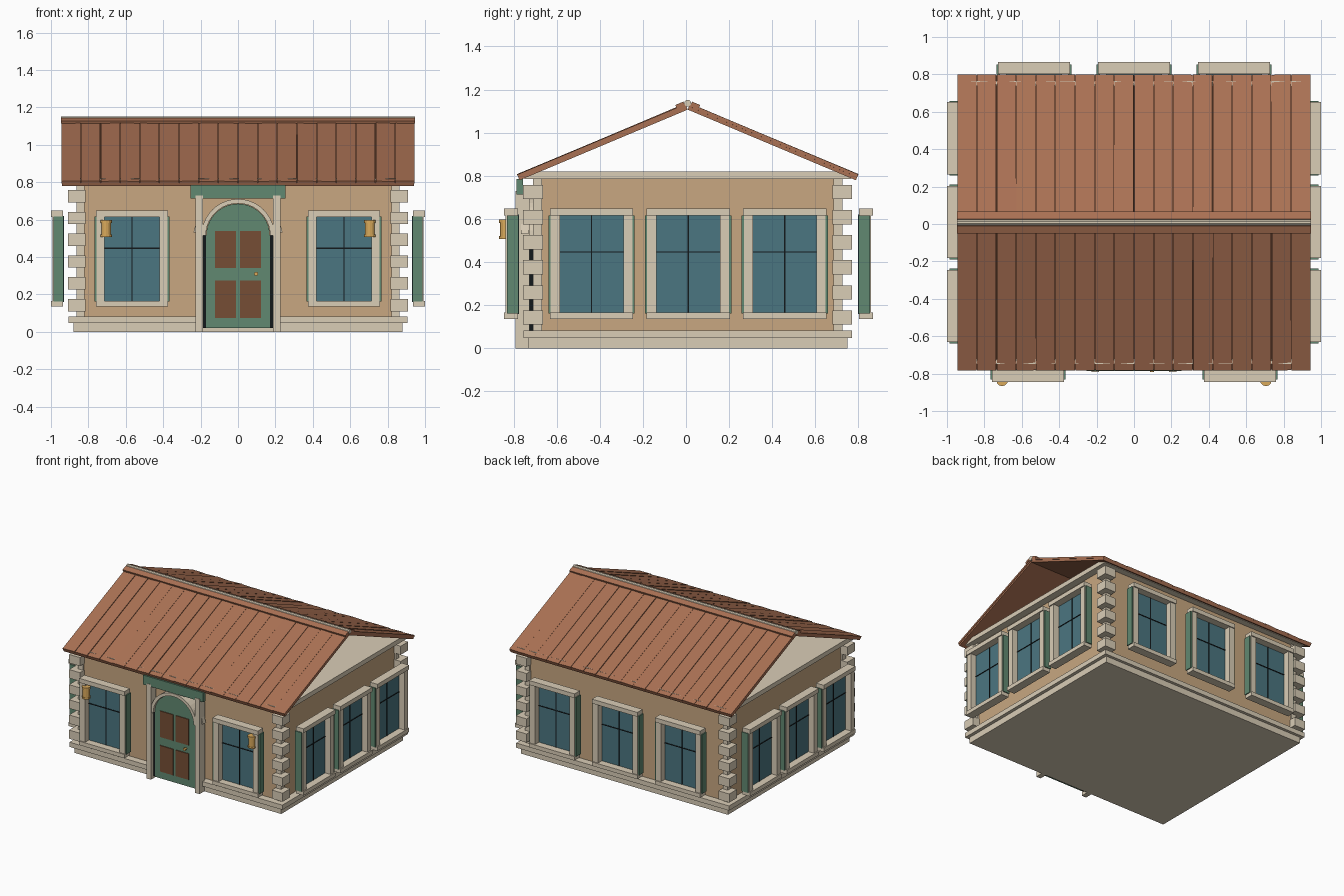
import bpy, bmesh, math, random
from mathutils import Matrix, Vector

if "Cube" in bpy.data.objects:
    bpy.data.objects.remove(bpy.data.objects["Cube"])

random.seed(4)
YC = 0.008  # centre line of the building in y


def material(name, rgb):
    m = bpy.data.materials.new(name)
    m.diffuse_color = [c ** 2.2 for c in rgb] + [1]
    m.use_nodes = True
    m.node_tree.nodes["Principled BSDF"].inputs["Base Color"].default_value = m.diffuse_color
    return m


STONE = material("stone", (0.85, 0.80, 0.71))
WALL = material("plaster", (0.78, 0.65, 0.50))
ROOF = material("roof_brown", (0.66, 0.44, 0.33))
GREEN = material("green_paint", (0.38, 0.53, 0.44))
GLASS = material("glass_teal", (0.30, 0.46, 0.50))
DARK = material("dark_bars", (0.10, 0.12, 0.13))
WOOD = material("door_wood", (0.46, 0.31, 0.22))
GOLD = material("brass", (0.85, 0.66, 0.36))


def finish(name, bm, mat, matrix=None):
    bmesh.ops.recalc_face_normals(bm, faces=bm.faces)
    me = bpy.data.meshes.new(name)
    bm.to_mesh(me)
    bm.free()
    me.materials.append(mat)
    ob = bpy.data.objects.new(name, me)
    bpy.context.collection.objects.link(ob)
    if matrix:
        ob.matrix_world = matrix
    return ob


def boxes(name, mat, spans, matrix=None):
    """One object made of boxes given as (x0, x1, y0, y1, z0, z1)."""
    bm = bmesh.new()
    for x0, x1, y0, y1, z0, z1 in spans:
        mid = Vector((x0 + x1, y0 + y1, z0 + z1)) / 2
        bmesh.ops.create_cube(bm, size=1, matrix=Matrix.Translation(mid) @ Matrix.Diagonal((x1 - x0, y1 - y0, z1 - z0, 1)))
    return finish(name, bm, mat, matrix)


def prism_y(name, mat, outline, y0, y1):
    """Extrude an (x, z) outline from y0 to y1."""
    bm = bmesh.new()
    face = bm.faces.new([bm.verts.new((x, y0, z)) for x, z in outline])
    out = bmesh.ops.extrude_face_region(bm, geom=[face])["geom"]
    bmesh.ops.translate(bm, vec=(0, y1 - y0, 0), verts=[v for v in out if isinstance(v, bmesh.types.BMVert)])
    return finish(name, bm, mat)


def cylinders(name, mat, parts, matrix, sides=16):
    """Stacked cylinders along local z given as (radius, z0, z1)."""
    bm = bmesh.new()
    for r, z0, z1 in parts:
        bmesh.ops.create_cone(bm, cap_ends=True, segments=sides, radius1=r, radius2=r, depth=z1 - z0,
                              matrix=Matrix.Translation((0, 0, (z0 + z1) / 2)))
    return finish(name, bm, mat, matrix)


# Body: plinth, walls and cornice slab (the gables above it are open)
boxes("plinth", STONE, [(-.88, .88, YC - .74, YC + .74, 0, .047),
                        (-.905, .905, YC - .762, YC + .762, .047, .083)])
boxes("walls", WALL, [(-.85, .85, YC - .708, YC + .708, .08, .79)])
boxes("cornice", STONE, [(-.905, .905, YC - .757, YC + .757, .785, .82)])

# Corner quoins
for sx in (-1, 1):
    for sy in (-1, 1):
        cx, cy = sx * .862, YC + sy * .717
        spans = [(cx - .046, cx + .046, cy - .046, cy + .046, z - .033, z + .033)
                 for z in [.143 + .1163 * i for i in range(6)]]
        mx, my = cx - sx * .02, cy - sy * .02
        spans.append((mx - .021, mx + .021, my - .021, my + .021, .08, .79))
        boxes("corner_quoins", STONE, spans)

# Roof: two slabs covered with slightly uneven planks
SLOPE = math.atan(.42)
LENGTH = .78 / math.cos(SLOPE)
for side, turn in (("front", 0), ("back", math.pi)):
    frame = (Matrix.Translation((0, YC, 1.107)) @ Matrix.Rotation(turn, 4, "Z")
             @ Matrix.Rotation(SLOPE, 4, "X"))
    boxes(side + "_roof_slab", ROOF, [(-.94, .94, -LENGTH, 0, 0, .018)], frame)
    bm = bmesh.new()
    count = 18
    w = 1.89 / count
    for i in range(count):
        x = -.945 + w * (i + .5)
        tilt = Matrix.Rotation(random.uniform(-.05, .05), 4, "Y") @ Matrix.Rotation(random.uniform(-.003, .003), 4, "X")
        bmesh.ops.create_cube(bm, size=1, matrix=Matrix.Translation((x, -LENGTH / 2, .021)) @ tilt
                              @ Matrix.Diagonal((w - .003, LENGTH, .014, 1)))
    finish(side + "_roof_planks", bm, ROOF, frame)
    boxes(side + "_ridge_board", ROOF, [(-.947, .947, -.045, -.004, .026, .042)], frame)
cylinders("ridge_roll", STONE, [(.016, -.947, .947)],
          Matrix.Translation((0, YC, 1.137)) @ Matrix.Rotation(math.pi / 2, 4, "Y"), 10)


# Windows: local origin at the front of the cap, facing -y
def window(name, x, y, angle):
    m = Matrix.Translation((x, y, 0)) @ Matrix.Rotation(angle, 4, "Z")
    boxes(name + "_frame", STONE, [
        (-.193, .193, 0, .065, .615, .648), (-.193, .193, 0, .065, .135, .165),
        (-.19, -.147, .008, .06, .165, .615), (.147, .19, .008, .06, .165, .615)], m)
    boxes(name + "_green_sides", GREEN, [
        (-.2, -.182, .014, .068, .162, .617), (.182, .2, .014, .068, .162, .617)], m)
    boxes(name + "_glass", GLASS, [(-.15, .15, .055, .07, .16, .62)], m)
    boxes(name + "_bars", DARK, [(-.148, .148, .051, .056, .444, .45),
                                 (-.003, .003, .051, .056, .165, .615)], m)


for x in (-.567, .567):
    window("front_window", x, -.845, 0)
for x in (-.535, 0, .535):
    window("back_window", x, .867, math.pi)
for y in (-.438, .01, .458):
    window("right_window", 1, y, math.pi / 2)
    window("left_window", -1, y, -math.pi / 2)

# Brass lanterns on the front windows
for x in (-.705, .705):
    cylinders("lantern", GOLD, [(.026, .515, .59), (.031, .582, .598), (.031, .508, .52)],
              Matrix.Translation((x, -.836, 0)), 12)


# Doorway: arched door, arch ring, posts and sign board
def arc(r, cz, n=20):
    return [(r * math.cos(math.pi * i / n), cz + r * math.sin(math.pi * i / n)) for i in range(n + 1)]


SPRING = .515
prism_y("door", GREEN, [(-.17, .02), (.17, .02)] + arc(.17, SPRING), -.768, -.70)
prism_y("door_arch", STONE, arc(.195, SPRING) + arc(.172, SPRING)[::-1], -.785, -.70)
boxes("door_panels", WOOD, [(x, x + .113, -.774, -.76, z, z + .2)
                            for x in (-.123, .01) for z in (.075, .34)])
boxes("door_edges", DARK, [(-.187, -.17, -.762, -.70, .02, SPRING), (.17, .187, -.762, -.70, .02, SPRING)])
cylinders("door_knob", GOLD, [(.006, 0, .02), (.011, .014, .026)],
          Matrix.Translation((.097, -.766, .31)) @ Matrix.Rotation(math.pi / 2, 4, "X"), 12)
boxes("door_posts", STONE, [(s * .207 - .019, s * .207 + .019, -.79, -.725, 0, .73) for s in (-1, 1)])
boxes("sign_board", GREEN, [(-.255, .255, -.787, -.757, .713, .785)])
for s in (-1, 1):
    prism_y("post_bracket", STONE, [(s * .215, .62), (s * .238, .53), (s * .215, .53)], -.765, -.73)
